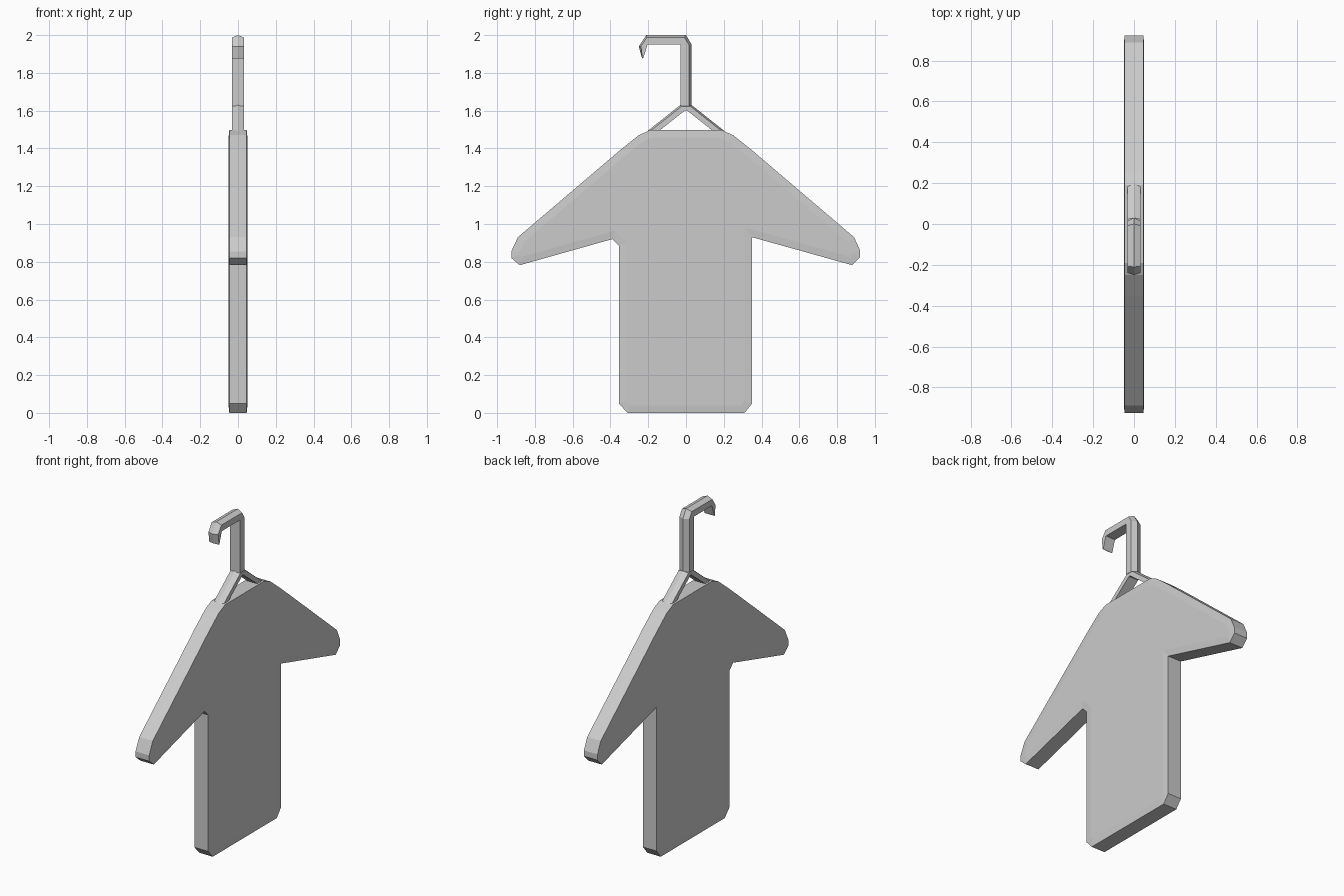
import bpy, bmesh

if "Cube" in bpy.data.objects:
    bpy.data.objects.remove(bpy.data.objects["Cube"])


def finish(bm, name):
    bmesh.ops.remove_doubles(bm, verts=bm.verts, dist=0.0005)
    bmesh.ops.recalc_face_normals(bm, faces=bm.faces)
    mesh = bpy.data.meshes.new(name)
    bm.to_mesh(mesh)
    bm.free()
    obj = bpy.data.objects.new(name, mesh)
    bpy.context.collection.objects.link(obj)
    return obj


def slab(name, profile, half, rim):
    """Extrude a (y, z) outline along x, with slightly raised inner faces."""
    bm = bmesh.new()
    face = bm.faces.new([bm.verts.new((-half, y, z)) for y, z in profile])
    ext = bmesh.ops.extrude_face_region(bm, geom=[face], use_keep_orig=True)
    top = [g for g in ext["geom"] if isinstance(g, bmesh.types.BMFace)][0]
    for v in top.verts:
        v.co.x = half
    bmesh.ops.recalc_face_normals(bm, faces=bm.faces)
    for f in (face, top):
        bmesh.ops.inset_region(bm, faces=[f], thickness=rim, depth=0.004,
                               use_even_offset=True)
    return finish(bm, name)


def strip(name, pairs, half):
    """Sweep a flat-backed, ridge-fronted section along outer/inner points."""
    section = [(-half, 0), (half, 0), (half, 0.75), (0, 1), (-half, 0.75)]
    bm = bmesh.new()
    rings = []
    for (oy, oz), (iy, iz) in pairs:
        rings.append([bm.verts.new((x, iy + (oy - iy) * t, iz + (oz - iz) * t))
                      for x, t in section])
    n = len(section)
    for a, b in zip(rings, rings[1:]):
        for i in range(n):
            j = (i + 1) % n
            bm.faces.new((a[i], a[j], b[j], b[i]))
    bm.faces.new(rings[0])
    bm.faces.new(rings[-1])
    return finish(bm, name)


# Shirt body with sloping sleeves
slab("shirt", [
    (-0.31, 0), (0.31, 0), (0.35, 0.05), (0.35, 0.93),
    (0.88, 0.782), (0.922, 0.825), (0.922, 0.86), (0.89, 0.93),
    (0.35, 1.39), (0.25, 1.47), (0.19, 1.497),
    (-0.19, 1.497), (-0.25, 1.47), (-0.35, 1.39),
    (-0.89, 0.93), (-0.925, 0.855), (-0.925, 0.82), (-0.88, 0.782),
    (-0.39, 0.92), (-0.355, 0.885), (-0.355, 0.05)], 0.046, 0.04)

# Hanger stem and hook
strip("hanger_hook", [
    ((0.03, 1.625), (-0.03, 1.625)),
    ((0.03, 1.95), (-0.03, 1.95)),
    ((0.0, 2.0), (-0.034, 1.949)),
    ((-0.21, 2.0), (-0.20, 1.949)),
    ((-0.25, 1.94), (-0.205, 1.945)),
    ((-0.232, 1.875), (-0.226, 1.88))], 0.033)

# Hanger shoulder arms, mirrored across y
arm = strip("hanger_arms", [
    ((0.0, 1.63), (0.0, 1.602)),
    ((0.03, 1.63), (0.004, 1.602)),
    ((0.215, 1.483), (0.165, 1.475))], 0.033)
mirror = arm.modifiers.new("mirror", "MIRROR")
mirror.use_axis = (False, True, False)
